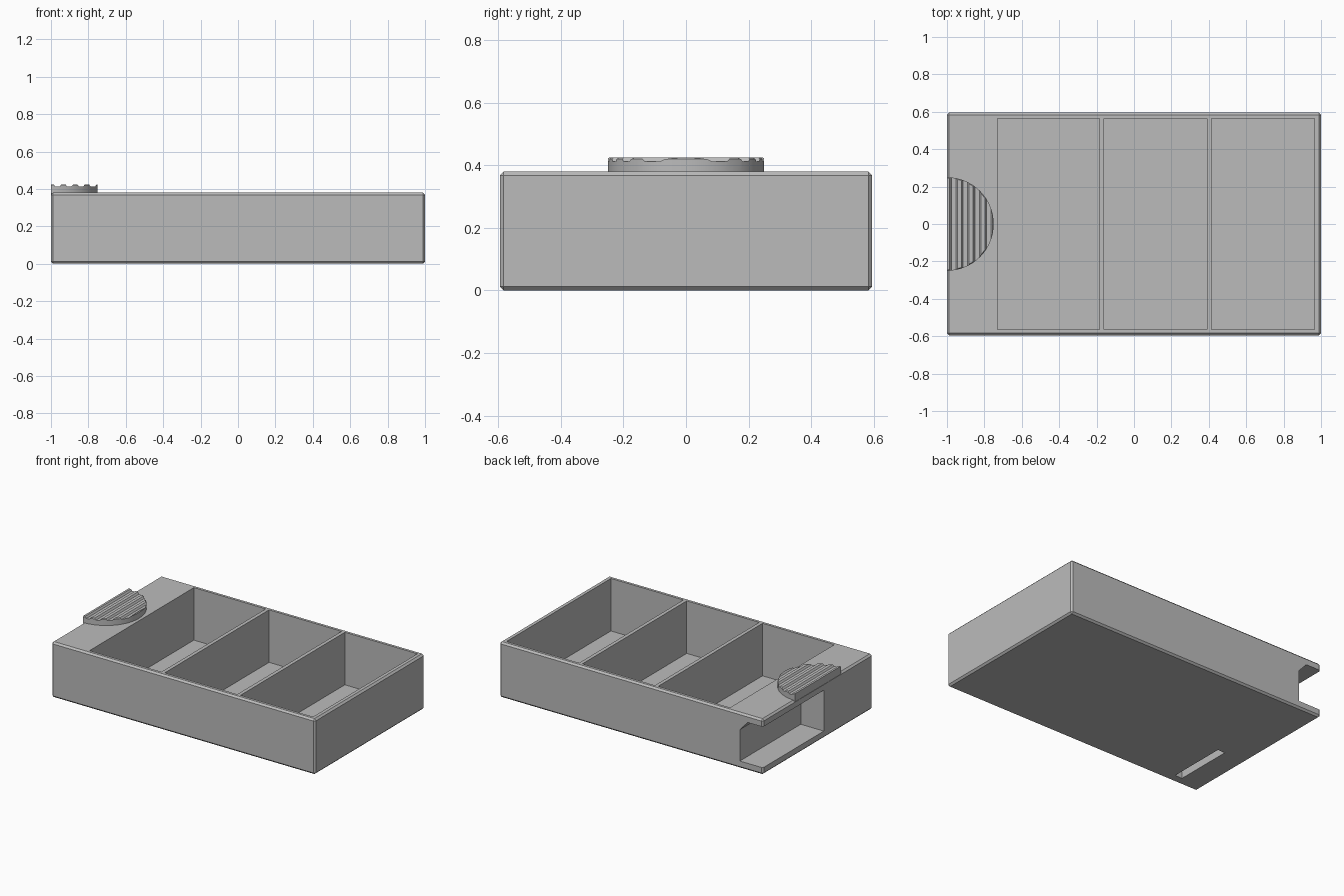
import bpy
import bmesh

old = bpy.data.objects.get("Cube")
if old:
    bpy.data.objects.remove(old, do_unlink=True)

grey = bpy.data.materials.new("plain_grey")
grey.use_nodes = True
colour = (0.5, 0.5, 0.5, 1)
grey.diffuse_color = colour
grey.node_tree.nodes["Principled BSDF"].inputs["Base Color"].default_value = colour


def add_object(name, bm):
    bmesh.ops.recalc_face_normals(bm, faces=bm.faces)
    mesh = bpy.data.meshes.new(name)
    bm.to_mesh(mesh)
    bm.free()
    mesh.materials.append(grey)
    obj = bpy.data.objects.new(name, mesh)
    bpy.context.collection.objects.link(obj)
    return obj


def prism(name, profile, y0, y1):
    """Extrude an x-z profile along y."""
    bm = bmesh.new()
    face = bm.faces.new([bm.verts.new((x, y0, z)) for x, z in profile])
    extruded = bmesh.ops.extrude_face_region(bm, geom=[face])["geom"]
    verts = [v for v in extruded if isinstance(v, bmesh.types.BMVert)]
    bmesh.ops.translate(bm, verts=verts, vec=(0, y1 - y0, 0))
    return add_object(name, bm)


def rect(x0, x1, z0, z1):
    return [(x0, z0), (x1, z0), (x1, z1), (x0, z1)]


def apply_modifier(obj, mod):
    bpy.ops.object.select_all(action='DESELECT')
    bpy.context.view_layer.objects.active = obj
    obj.select_set(True)
    bpy.ops.object.modifier_apply(modifier=mod.name)


def bevel(obj, width):
    mod = obj.modifiers.new("Chamfer", 'BEVEL')
    mod.width = width
    mod.segments = 1
    mod.limit_method = 'ANGLE'
    apply_modifier(obj, mod)


def cut(obj, cutter):
    cutter.hide_render = True
    mod = obj.modifiers.new("Cut", 'BOOLEAN')
    mod.operation = 'DIFFERENCE'
    mod.solver = 'EXACT'
    mod.object = cutter
    apply_modifier(obj, mod)
    bpy.data.objects.remove(cutter, do_unlink=True)


# Chamfered tray block
tray = prism("tray", rect(-1, 1, 0, 0.38), -0.595, 0.595)
bevel(tray, 0.012)

# Three open compartments
for x0, x1 in ((-0.73, -0.185), (-0.16, 0.39), (0.415, 0.965)):
    cut(tray, prism("compartment_cutter", rect(x0, x1, 0.02, 0.5), -0.565, 0.565))

# Pocket through the end corner, with a sloped inner roof
pocket = [(-1.1, 0.05), (-0.825, 0.05), (-0.825, 0.265), (-0.885, 0.33), (-1.1, 0.33)]
cut(tray, prism("pocket_cutter", pocket, -0.065, 0.7))

# Narrow slot underneath
cut(tray, prism("slot_cutter", rect(-0.83, -0.775, -0.1, 0.1), -0.53, -0.12))

# Half-round thumb grip
bm = bmesh.new()
bmesh.ops.create_cone(bm, cap_ends=True, segments=64, radius1=0.25, radius2=0.25, depth=0.055)
bmesh.ops.translate(bm, verts=bm.verts, vec=(-1, 0, 0.3975))
grip = add_object("thumb_grip", bm)
bevel(grip, 0.005)
cut(grip, prism("half_cutter", rect(-1.4, -1, 0.2, 0.6), -0.4, 0.4))

# Grooves across the grip
for i in range(4):
    x = -0.965 + i * 0.063
    groove = [(x - 0.012, 0.413), (x + 0.012, 0.413), (x + 0.024, 0.43), (x - 0.024, 0.43)]
    cut(grip, prism("groove_cutter", groove, -0.4, 0.4))

bpy.ops.object.select_all(action='DESELECT')
bpy.context.view_layer.objects.active = grip
grip.select_set(True)
bpy.ops.object.shade_smooth_by_angle(angle=0.4)
